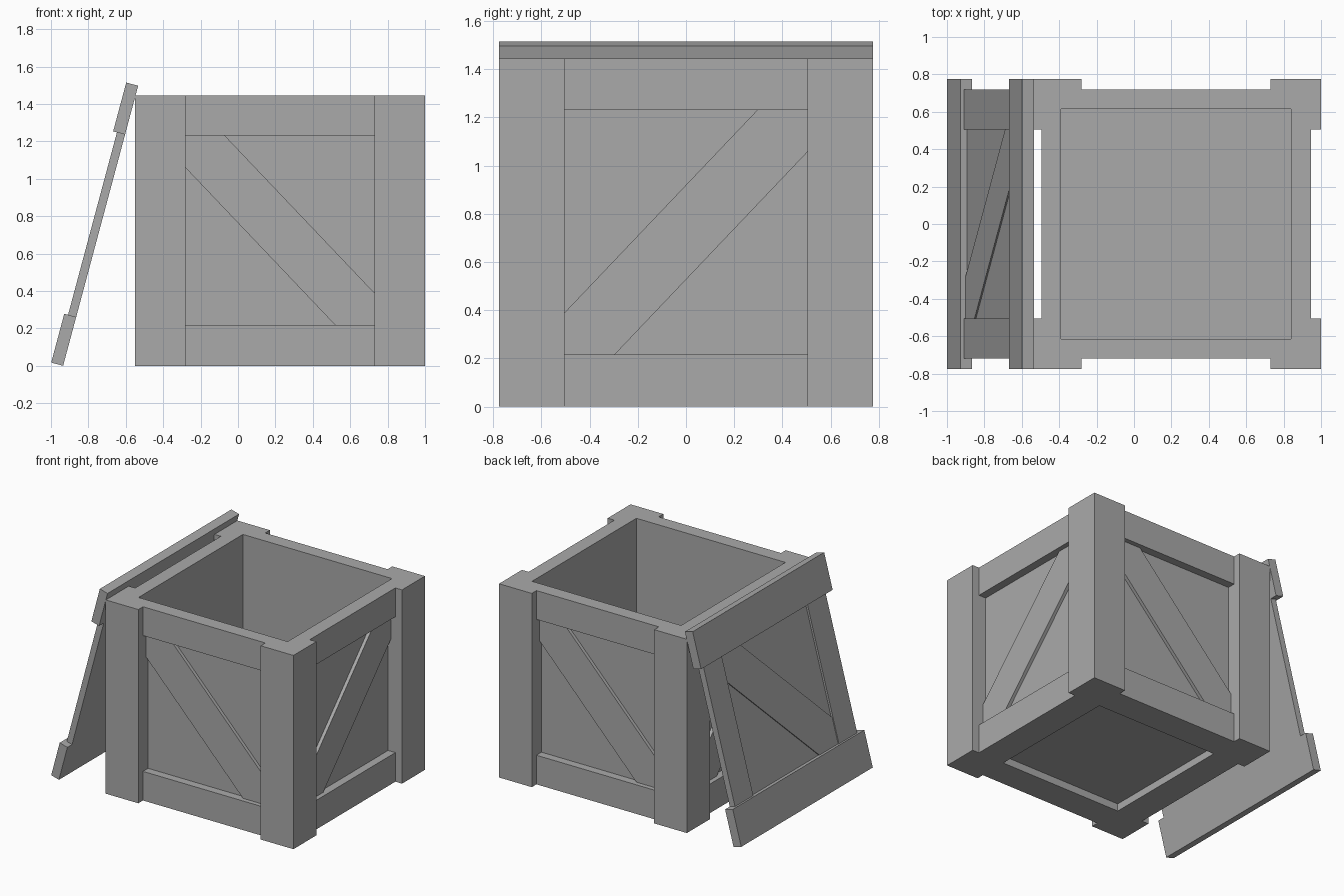
import bpy, bmesh
from math import sin, cos, pi, radians
from mathutils import Matrix, Vector

if "Cube" in bpy.data.objects:
    bpy.data.objects.remove(bpy.data.objects["Cube"])

OUT, GAP = 0.775, 0.505          # half width of crate, half gap between posts
RAIL, PANEL, INNER = 0.72, 0.66, 0.615
H, Z0, Z1 = 1.445, 0.217, 1.23   # crate height, panel bottom and top
CX = 0.225                       # crate centre in x
FLOOR = 0.22                     # top of the inside floor

grey = bpy.data.materials.new("dark_grey")
grey.diffuse_color = (0.4, 0.4, 0.4, 1)
grey.use_nodes = True
grey.node_tree.nodes["Principled BSDF"].inputs["Base Color"].default_value = grey.diffuse_color


def prism(name, pts, lo, hi, mat):
    """Extrude a 2D outline from lo to hi along local z, placed by mat."""
    bm = bmesh.new()
    face = bm.faces.new([bm.verts.new((x, y, lo)) for x, y in pts])
    ext = bmesh.ops.extrude_face_region(bm, geom=[face])
    bmesh.ops.translate(bm, vec=(0, 0, hi - lo),
                        verts=[v for v in ext["geom"] if isinstance(v, bmesh.types.BMVert)])
    bmesh.ops.recalc_face_normals(bm, faces=bm.faces)
    me = bpy.data.meshes.new(name)
    bm.to_mesh(me)
    bm.free()
    me.materials.append(grey)
    ob = bpy.data.objects.new(name, me)
    ob.matrix_world = mat
    bpy.context.collection.objects.link(ob)
    return ob


def rect(x0, x1, y0, y1):
    return [(x0, y0), (x1, y0), (x1, y1), (x0, y1)]


def brace(y0, y1, flip=1, h=0.21, v=0.172):
    """Diagonal plank with its ends cut to the frame corners."""
    g = GAP
    pts = [(-g, y1), (-g, y1 - v), (g - h, y0), (g, y0), (g, y0 + v), (-g + h, y1)]
    return [(x * flip, y) for x, y in pts]


def frame(a, b, origin):
    """Matrix with local x = a, local y = b, local z = outward normal."""
    m = Matrix((a, b, a.cross(b))).transposed().to_4x4()
    m.translation = origin
    return m


centre = Matrix.Translation((CX, 0, 0))
up = Vector((0, 0, 1))

for k, side in enumerate(("front", "right", "back", "left")):
    ang = k * pi / 2
    wall = frame(Vector((round(cos(ang)), round(sin(ang)), 0)), up, (CX, 0, 0))
    # rails, recessed panel and diagonal brace of one side
    prism(side + "_bottom_rail", rect(-GAP, GAP, 0, Z0), INNER, RAIL, wall)
    prism(side + "_top_rail", rect(-GAP, GAP, Z1, H), INNER, RAIL, wall)
    prism(side + "_panel", rect(-GAP, GAP, Z0, Z1), INNER, PANEL, wall)
    prism(side + "_brace", brace(Z0, Z1, -1 if k % 2 else 1), PANEL, 0.685, wall)
    # corner post, notched on the inside
    post = [(GAP, OUT), (OUT, OUT), (OUT, GAP), (INNER, GAP), (INNER, INNER), (GAP, INNER)]
    spin = centre @ Matrix.Rotation(ang, 4, 'Z')
    prism(side + "_corner_post", post, 0, H, spin)
    # frame under the floor
    prism(side + "_floor_batten", rect(-GAP, INNER, GAP, INNER), 0, 0.055, spin)

prism("floor", rect(-INNER, INNER, -INNER, INNER), 0.055, FLOOR, centre)

# lid leaning against the left side
t = radians(15)
lid = frame(Vector((0, -1, 0)), Vector((sin(t), 0, cos(t))), (-0.935, 0, 0))
prism("lid_lower_board", rect(-OUT, OUT, 0, 0.27), 0, 0.066, lid)
prism("lid_upper_board", rect(-OUT, OUT, 1.28, 1.55), 0, 0.066, lid)
prism("lid_panel", rect(-GAP, GAP, 0.27, 1.28), 0, 0.03, lid)
prism("lid_brace", brace(0.27, 1.28, 1, 0.22, 0.19), 0.03, 0.038, lid)
for s, label in ((-1, "back"), (1, "front")):
    prism("lid_%s_rail" % label, rect(*sorted((s * GAP, s * RAIL)), 0.27, 1.28), 0, 0.045, lid)
